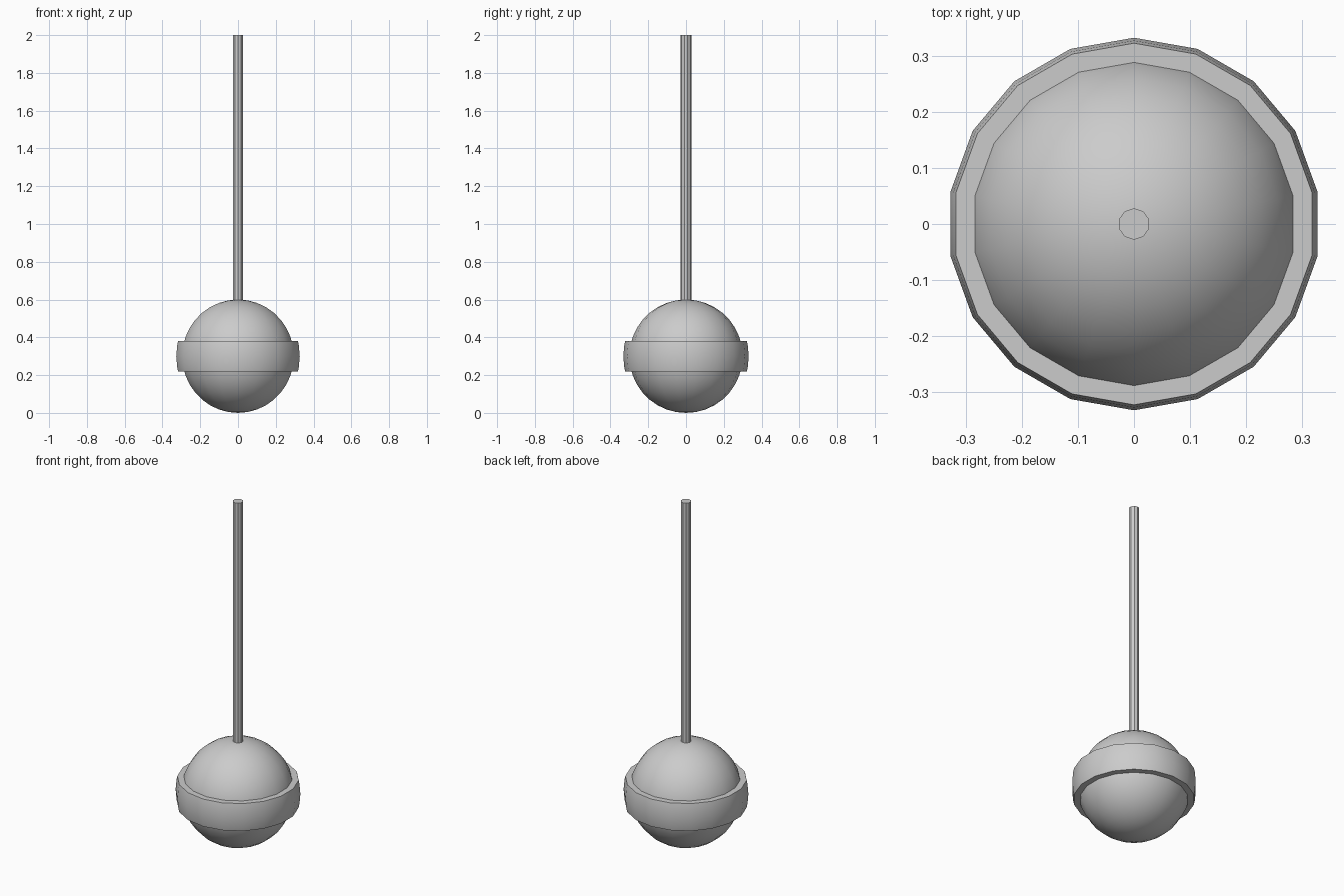
import bpy, bmesh
from math import sin, cos, pi, radians, sqrt

if "Cube" in bpy.data.objects:
    bpy.data.objects.remove(bpy.data.objects["Cube"])


def lathe(name, profile, sides, closed=False):
    """Revolve (radius, z) points about z; the first corner points to +y."""
    bm = bmesh.new()
    rings = []
    for r, z in profile:
        if r < 1e-6:
            rings.append([bm.verts.new((0, 0, z))] * sides)
        else:
            angles = [pi / 2 + 2 * pi * i / sides for i in range(sides)]
            rings.append([bm.verts.new((r * cos(a), r * sin(a), z)) for a in angles])
    pairs = list(zip(rings, rings[1:]))
    if closed:
        pairs.append((rings[-1], rings[0]))
    for low, high in pairs:
        for i in range(sides):
            j = (i + 1) % sides
            corners = list(dict.fromkeys((low[i], low[j], high[j], high[i])))
            bm.faces.new(corners)
    bmesh.ops.recalc_face_normals(bm, faces=bm.faces)
    mesh = bpy.data.meshes.new(name)
    bm.to_mesh(mesh)
    bm.free()
    ob = bpy.data.objects.new(name, mesh)
    bpy.context.collection.objects.link(ob)
    bpy.ops.object.select_all(action='DESELECT')
    ob.select_set(True)
    bpy.context.view_layer.objects.active = ob
    bpy.ops.object.shade_smooth_by_angle(angle=radians(30))
    return ob


CENTRE, SIDES = 0.30, 18

# Ball head
lathe("ball", [(0.30 * sin(pi * k / 18), CENTRE - 0.30 * cos(pi * k / 18))
               for k in range(19)], SIDES)

# Raised band around the ball: slice of a larger sphere with flat rims
R, H = 0.332, 0.08
outer = [(sqrt(R * R - h * h), CENTRE + h)
         for h in (-H, -R * sin(radians(10)), 0, R * sin(radians(10)), H)]
lathe("band", [(0.28, CENTRE - H)] + outer + [(0.28, CENTRE + H)], SIDES, closed=True)

# Thin rod rising from the ball
lathe("rod", [(0, 0.56), (0.028, 0.56), (0.028, 2.0), (0, 2.0)], 10)
